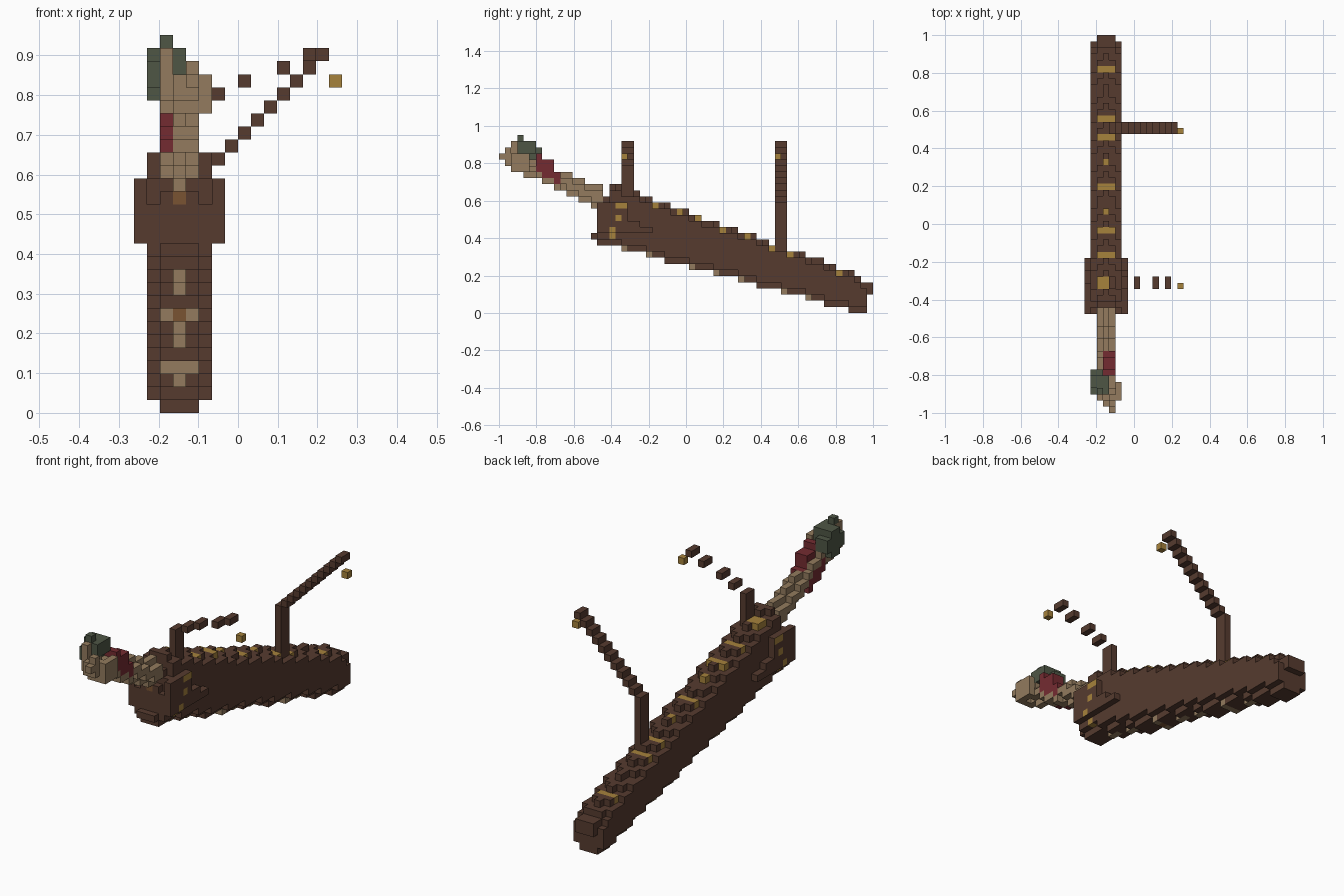
import bpy
import bmesh
from mathutils import Vector

if "Cube" in bpy.data.objects:
    bpy.data.objects.remove(bpy.data.objects["Cube"], do_unlink=True)

UNIT = 2 / 61          # block size; the grid is 16 x 61 x 29 blocks
MID = (2, 3, 4)


def linear(c):
    c /= 255
    return c / 12.92 if c < 0.04 else ((c + 0.055) / 1.055) ** 2.4


def make_material(name, *rgb):
    mat = bpy.data.materials.new(name)
    mat.use_nodes = True
    colour = [linear(c) for c in rgb] + [1]
    mat.diffuse_color = colour
    mat.node_tree.nodes["Principled BSDF"].inputs["Base Color"].default_value = colour
    return mat


MATERIALS = {
    "brown": make_material("dark brown wood", 86, 59, 47),
    "tan": make_material("pale tan", 147, 123, 94),
    "gold": make_material("old gold", 166, 130, 60),
    "green": make_material("grey green", 78, 86, 69),
    "red": make_material("deep red", 116, 43, 49),
    "copper": make_material("copper brown", 122, 84, 50),
}
NAMES = list(MATERIALS)
parts = {}


def fill(part, colour, xs, ys, zs):
    """Add or recolour a box of blocks in a part."""
    cells = parts.setdefault(part, {})
    for x in xs:
        for y in ys:
            for z in zs:
                cells[x, y, z] = colour


def build(part, cells, occupied):
    """Turn blocks into a mesh with only the outer faces."""
    bm = bmesh.new()
    verts = {}

    def vert(p):
        key = tuple(int(c) for c in p)
        if key not in verts:
            x, y, z = key
            verts[key] = bm.verts.new(((x - 8) * UNIT, y * UNIT - 1, z * UNIT))
        return verts[key]

    for cell, colour in cells.items():
        for axis in range(3):
            # Studs on the cheeks show on their outer sides only
            shown = "brown" if part == "side_cheeks" and axis else colour
            for side in (0, 1):
                step = Vector((0, 0, 0))
                step[axis] = 2 * side - 1
                if tuple(int(c) for c in Vector(cell) + step) in occupied:
                    continue
                u, w = Vector((0, 0, 0)), Vector((0, 0, 0))
                u[(axis + 1) % 3] = w[(axis + 2) % 3] = 1
                o = Vector(cell)
                o[axis] += side
                loop = [o, o + u, o + u + w, o + w]
                if not side:
                    loop.reverse()
                face = bm.faces.new([vert(p) for p in loop])
                face.material_index = NAMES.index(shown)
    mesh = bpy.data.meshes.new(part)
    bm.to_mesh(mesh)
    bm.free()
    for mat in MATERIALS.values():
        mesh.materials.append(mat)
    bpy.context.collection.objects.link(bpy.data.objects.new(part, mesh))


# Sloping, tapering body with chamfered long edges and a raised centre line
def body_top(y, drop=0):
    if y < 18:
        return 17 + 2 * (y - 16)
    return round(19.5 - drop - 0.365 * (y - 22)) if y < 59 else 5


def body_bottom(y):
    return max(0, round(11.4 - 0.268 * (y - 16))) if y < 60 else 3


for y in range(16, 61):
    low, high = body_bottom(y), body_top(y)
    fill("body", "brown", [3], [y], range(low, high))
    fill("body", "brown", (2, 4), [y], range(low, body_top(y, 0.45)))
    if y < 60:
        fill("body", "brown", (1, 5), [y], range(low + 1, high - 1))
fill("body", "brown", MID, [15], [12])

# Gold bands across the top ridge
for y in (25, 29, 36, 44, 47, 55):
    fill("body", "gold", MID, [y], [body_top(y) - 1])
for y in (32, 40):
    fill("body", "gold", [3], [y], [body_top(y) - 1])
for y in (20, 21):
    fill("body", "gold", (2, 3), [y], [body_top(y) - 1])

# Pale inlays on the steps of the underside; narrow ones stand proud
for y in range(17, 57):
    low = body_bottom(y)
    if low < body_bottom(y - 1):
        if low in (3, 7):
            fill("body", "tan", MID, [y], [low])
        elif low in (2, 5, 6, 9, 10):
            fill("body", "tan", [3], (y, y + 1), [low])
            for x in (2, 4):
                del parts["body"][x, y, low]
        if low == 7:
            fill("body", "copper", [3], [y], [low])
fill("body", "copper", [3], [16], [16])

# Side cheeks: a block at the front with a low tail, and gold studs
for x in (0, 6):
    fill("side_cheeks", "brown", [x], range(16, 21), range(13, 18))
    fill("side_cheeks", "brown", [x], (21, 22), (13, 14))
    fill("side_cheeks", "brown", [x], (23, 24), [13])
    fill("side_cheeks", "gold", [x], (19, 20), [17])
    fill("side_cheeks", "gold", [x], [19], [15])
    fill("side_cheeks", "gold", [x], [18], [13])
for x in (1, 5):
    fill("body", "gold", [x], [18], [12])

# Rising pale neck at the front
for y in range(1, 17):
    low = round(17 + 0.457 * (16 - y))
    high = round(20.6 + 0.4 * (16 - y))
    if y > 2:
        fill("neck", "tan", [3], [y], range(low, high))
        fill("neck", "tan", (2, 4), [y], range(low + 1, high - 1))
    else:
        fill("neck", "tan", [3], [y], range(low, high - 1))
        fill("neck", "tan", [4], [y], range(low, high))
    # Red wrapping, high on one side and low on the other
    if 6 <= y <= 9:
        fill("neck", "tan", [4], [y], [low])
        fill("neck", "tan", [2], [y], [high - 1])
        fill("neck", "red", (3, 4), [y], range(high - 2, high + (y < 9)))
        fill("neck", "red", [2], [y], range(low, low + 2))
fill("neck", "tan", [4], [0], [25])
fill("neck", "tan", [5], range(2, 5), range(23, 26))
fill("neck", "tan", [2], (2, 3), range(24, 28))

# Rounded green clump beside the neck tip
fill("green_clump", "green", [1], range(3, 7), (25, 26))
fill("green_clump", "green", [1], (4, 5), (24, 27))
fill("green_clump", "green", [2], range(3, 6), range(25, 28))
fill("green_clump", "green", [2], [6], (25, 26))
fill("green_clump", "green", [2], [3], [28])
fill("green_clump", "green", [3], range(3, 6), (26, 27))

# Rear post with a stepped arm and a hanging gold block
REAR = (45, 46)
fill("rear_arm", "brown", [4], REAR, range(10, 18))
for x in range(5, 15):
    fill("rear_arm", "brown", [x], REAR, [x + 13])
fill("rear_pendant", "gold", [15], [45], [25])

# Front post with a broken arm and a hanging gold block
FRONT = (20, 21)
fill("front_arm", "brown", [4], FRONT, range(19, 24))
for x, z in ((6, 24), (8, 25), (11, 26), (13, 27)):
    fill("front_arm", "brown", [x], FRONT, [z])
fill("front_pendant", "gold", [15], [20], [25])

# Drop overlapping blocks, then build every part
occupied = set()
for cells in parts.values():
    for cell in [c for c in cells if c in occupied]:
        del cells[cell]
    occupied.update(cells)
for part, cells in parts.items():
    build(part, cells, occupied)
